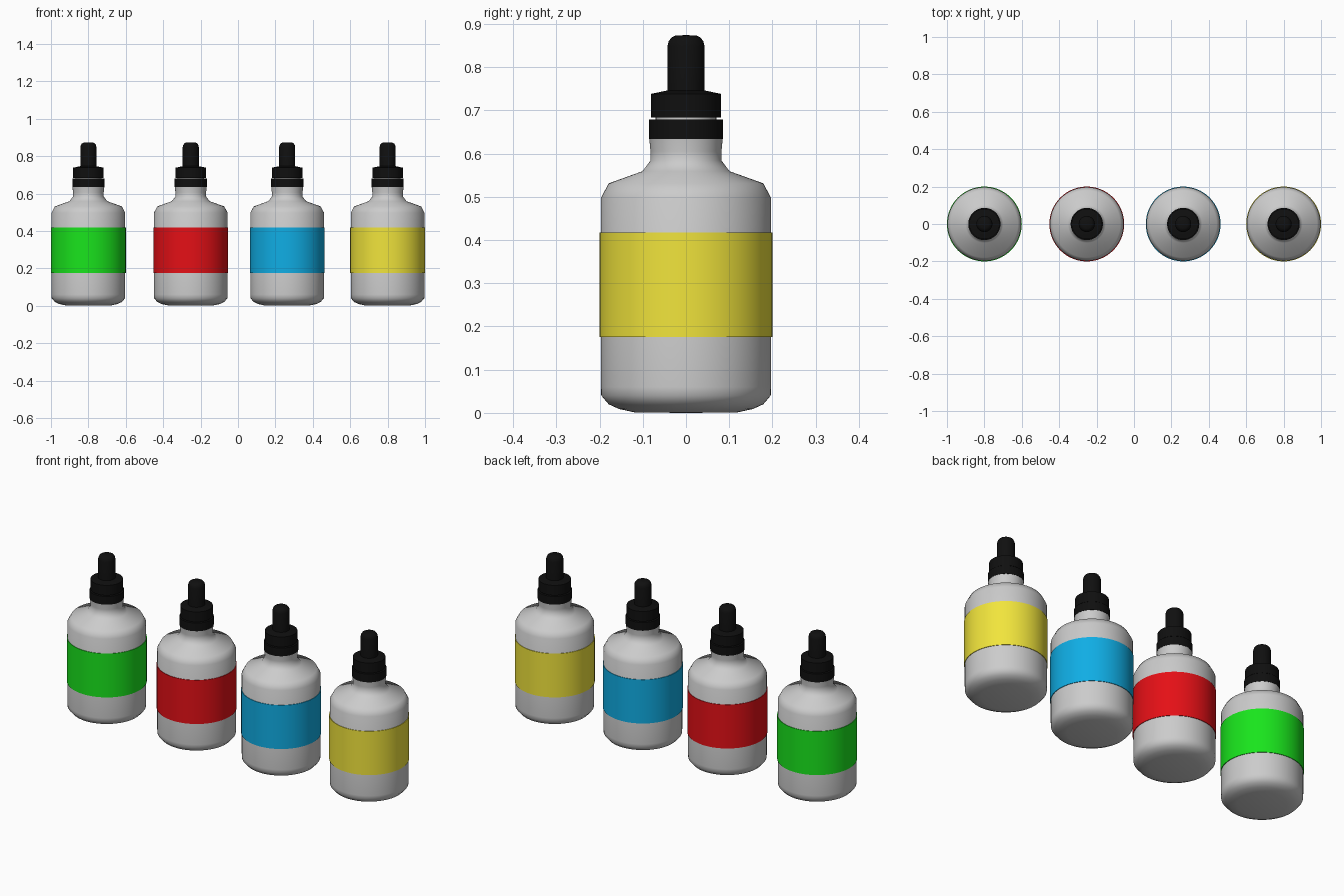
import bpy, bmesh
from math import tau, radians
from mathutils import Matrix

if "Cube" in bpy.data.objects:
    bpy.data.objects.remove(bpy.data.objects["Cube"])

SEGMENTS = 64


def material(name, rgb):
    mat = bpy.data.materials.new(name)
    mat.diffuse_color = (*rgb, 1)
    mat.use_nodes = True
    mat.node_tree.nodes["Principled BSDF"].inputs["Base Color"].default_value = mat.diffuse_color
    return mat


def lathe(name, profile, x, mat=None, closed=False, angle=40):
    """Revolve an (r, z) profile around a vertical axis at x."""
    bm = bmesh.new()
    pts = [bm.verts.new((r, 0, z)) for r, z in profile]
    edges = [bm.edges.new(p) for p in zip(pts, pts[1:])]
    if closed:
        edges.append(bm.edges.new((pts[-1], pts[0])))
    bmesh.ops.spin(bm, geom=pts + edges, cent=(0, 0, 0), axis=(0, 0, 1),
                   angle=tau, steps=SEGMENTS, use_duplicate=False)
    bmesh.ops.remove_doubles(bm, verts=bm.verts, dist=1e-5)
    bmesh.ops.recalc_face_normals(bm, faces=bm.faces)
    mesh = bpy.data.meshes.new(name)
    bm.to_mesh(mesh)
    bm.free()
    mesh.transform(Matrix.Translation((x, 0, 0)))
    obj = bpy.data.objects.new(name, mesh)
    bpy.context.collection.objects.link(obj)
    if mat:
        mesh.materials.append(mat)
    bpy.ops.object.select_all(action='DESELECT')
    obj.select_set(True)
    bpy.context.view_layer.objects.active = obj
    bpy.ops.object.shade_smooth_by_angle(angle=radians(angle))
    return obj


# Cross-sections, as (radius, height)
BODY = [(0, 0), (0.118, 0.001), (0.155, 0.009), (0.179, 0.020), (0.196, 0.040),
        (0.197, 0.060), (0.197, 0.497), (0.179, 0.531), (0.101, 0.559),
        (0.082, 0.584), (0.082, 0.605), (0.085, 0.634), (0.070, 0.636),
        (0.070, 0.690), (0, 0.690)]
LABEL = [(0.196, 0.176), (0.200, 0.176), (0.200, 0.417), (0.196, 0.417)]
RING = [(0.070, 0.634), (0.086, 0.634), (0.086, 0.679), (0.070, 0.679)]
CAP = [(0, 0.683), (0.081, 0.683), (0.081, 0.738), (0.043, 0.746), (0.040, 0.746)]
BULB = [(0.043, 0.740), (0.043, 0.848), (0.040, 0.860), (0.034, 0.868),
        (0.024, 0.873), (0, 0.874)]

black = material("black", (0.005, 0.005, 0.005))
BOTTLES = [("green", -0.80, (0.01, 0.78, 0.012)),
           ("red", -0.2525, (0.78, 0.005, 0.008)),
           ("blue", 0.263, (0.005, 0.42, 0.78)),
           ("yellow", 0.80, (0.88, 0.78, 0.045))]

for color, x, rgb in BOTTLES:
    # Bottle with its wrapped label
    lathe(f"{color}_bottle_body", BODY, x, angle=60)
    lathe(f"{color}_label", LABEL, x, material(color, rgb), closed=True)
    # Dropper: collar ring, screw cap, rubber bulb
    lathe(f"{color}_collar_ring", RING, x, black, closed=True)
    lathe(f"{color}_screw_cap", CAP, x, black)
    lathe(f"{color}_dropper_bulb", BULB, x, black)
